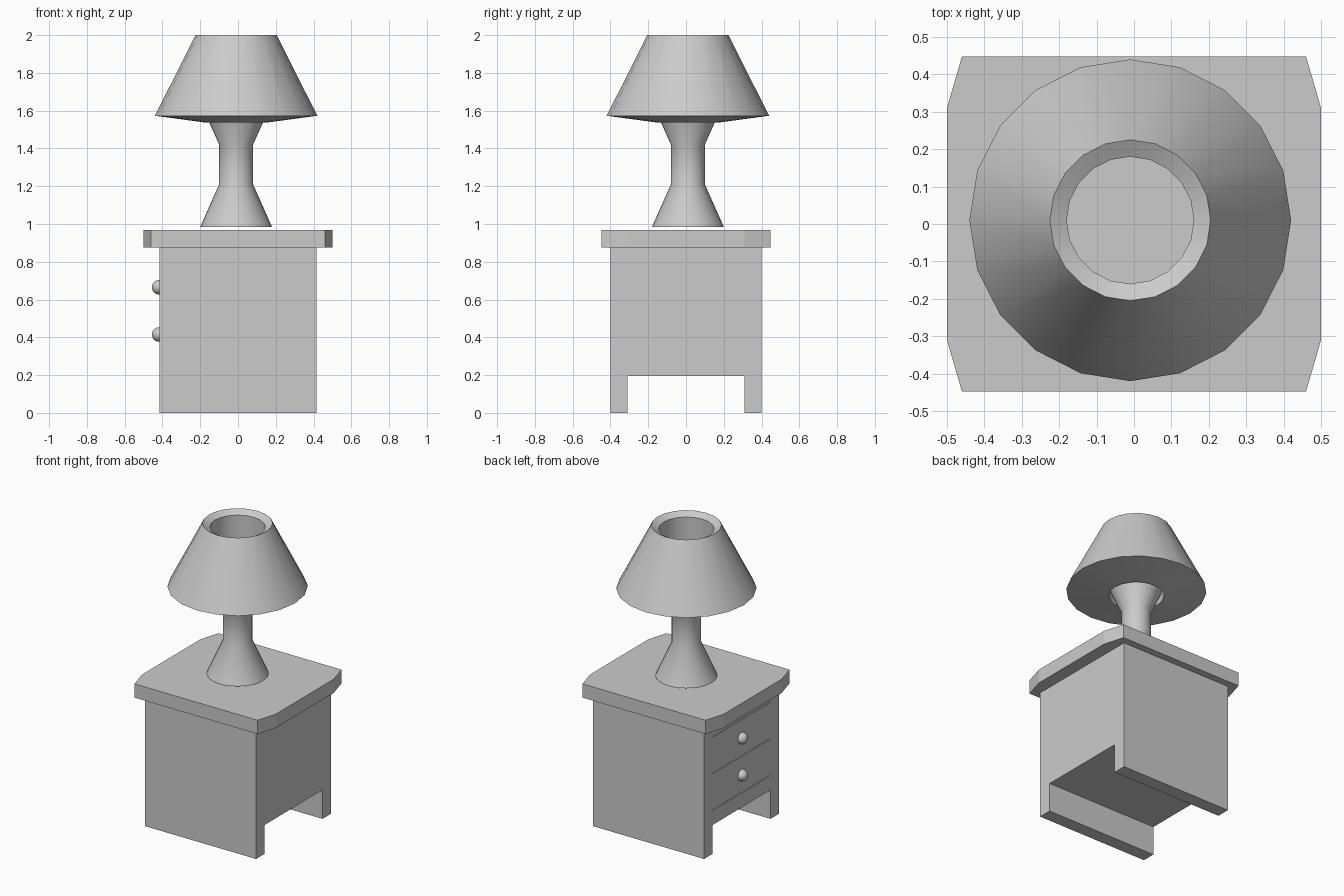
import bpy, bmesh, math

default = bpy.data.objects.get("Cube")
if default:
    bpy.data.objects.remove(default, do_unlink=True)

grey = bpy.data.materials.new("plain_grey")
grey.use_nodes = True
COLOUR = (0.6, 0.6, 0.6, 1)
grey.diffuse_color = COLOUR
grey.node_tree.nodes["Principled BSDF"].inputs["Base Color"].default_value = COLOUR


def finish(name, bm, smooth=False):
    bmesh.ops.recalc_face_normals(bm, faces=bm.faces)
    mesh = bpy.data.meshes.new(name)
    bm.to_mesh(mesh)
    bm.free()
    obj = bpy.data.objects.new(name, mesh)
    bpy.context.collection.objects.link(obj)
    mesh.materials.append(grey)
    if smooth:
        bpy.ops.object.select_all(action="DESELECT")
        obj.select_set(True)
        bpy.context.view_layer.objects.active = obj
        bpy.ops.object.shade_smooth_by_angle(angle=math.radians(25))
    return obj


def prism(name, points, offset):
    """Extrude a flat outline along an offset."""
    bm = bmesh.new()
    face = bm.faces.new([bm.verts.new(p) for p in points])
    out = bmesh.ops.extrude_face_region(bm, geom=[face])
    moved = [g for g in out["geom"] if isinstance(g, bmesh.types.BMVert)]
    bmesh.ops.translate(bm, verts=moved, vec=offset)
    return finish(name, bm)


def lathe(name, profile, sides, closed, centre=(-0.01, 0.01)):
    """Spin (radius, height) points; a closed profile loops, an open one is capped."""
    bm = bmesh.new()
    rings = []
    for r, z in profile:
        angles = [2 * math.pi * i / sides for i in range(sides)]
        rings.append([bm.verts.new((centre[0] + r * math.cos(a),
                                    centre[1] + r * math.sin(a), z)) for a in angles])
    pairs = list(zip(rings, rings[1:]))
    if closed:
        pairs.append((rings[-1], rings[0]))
    else:
        bm.faces.new(rings[0])
        bm.faces.new(rings[-1])
    for low, high in pairs:
        for i in range(sides):
            j = (i + 1) % sides
            bm.faces.new((low[i], low[j], high[j], high[i]))
    return finish(name, bm, smooth=True)


# Cabinet body with two slab legs
HALF_X, HALF_Y, LEG_Y, LEG_Z, BODY_Z = 0.415, 0.4, 0.31, 0.195, 0.875
outline = [(-HALF_Y, 0), (-LEG_Y, 0), (-LEG_Y, LEG_Z), (LEG_Y, LEG_Z),
           (LEG_Y, 0), (HALF_Y, 0), (HALF_Y, BODY_Z), (-HALF_Y, BODY_Z)]
body = prism("cabinet_body", [(-HALF_X, y, z) for y, z in outline], (2 * HALF_X, 0, 0))

# Narrow seams around the drawers
for z in (0.295, 0.543, 0.79):
    bm = bmesh.new()
    bmesh.ops.create_cube(bm, size=1)
    bmesh.ops.scale(bm, verts=bm.verts, vec=(0.02, 2 * LEG_Y, 0.004))
    bmesh.ops.translate(bm, verts=bm.verts, vec=(-HALF_X, 0, z))
    cutter = finish("seam_cutter", bm)
    cutter.hide_render = True
    mod = body.modifiers.new("seam", "BOOLEAN")
    mod.operation = "DIFFERENCE"
    mod.solver = "EXACT"
    mod.object = cutter
    bpy.context.view_layer.objects.active = body
    bpy.ops.object.modifier_apply(modifier=mod.name)
    bpy.data.objects.remove(cutter, do_unlink=True)

# Table top with clipped corners
quarter = [(0.5, 0.31), (0.46, 0.448)]
half = quarter + [(-x, y) for x, y in reversed(quarter)]
top = half + [(-x, -y) for x, y in half]
prism("table_top", [(x, y, BODY_Z) for x, y in top], (0, 0, 0.093))

# Drawer knobs
for label, z in (("lower", 0.415), ("upper", 0.665)):
    bm = bmesh.new()
    bmesh.ops.create_uvsphere(bm, u_segments=24, v_segments=12, radius=0.038)
    bmesh.ops.translate(bm, verts=bm.verts, vec=(-0.418, 0, z))
    finish(label + "_drawer_knob", bm, smooth=True)

# Lamp stand and hollow shade
lathe("lamp_stand", [(0.19, 0.985), (0.09, 1.21), (0.09, 1.42), (0.19, 1.645)], 32, False)
lathe("lamp_shade", [(0.43, 1.573), (0.215, 2.0), (0.17, 1.975), (0.17, 1.538)], 20, True)
